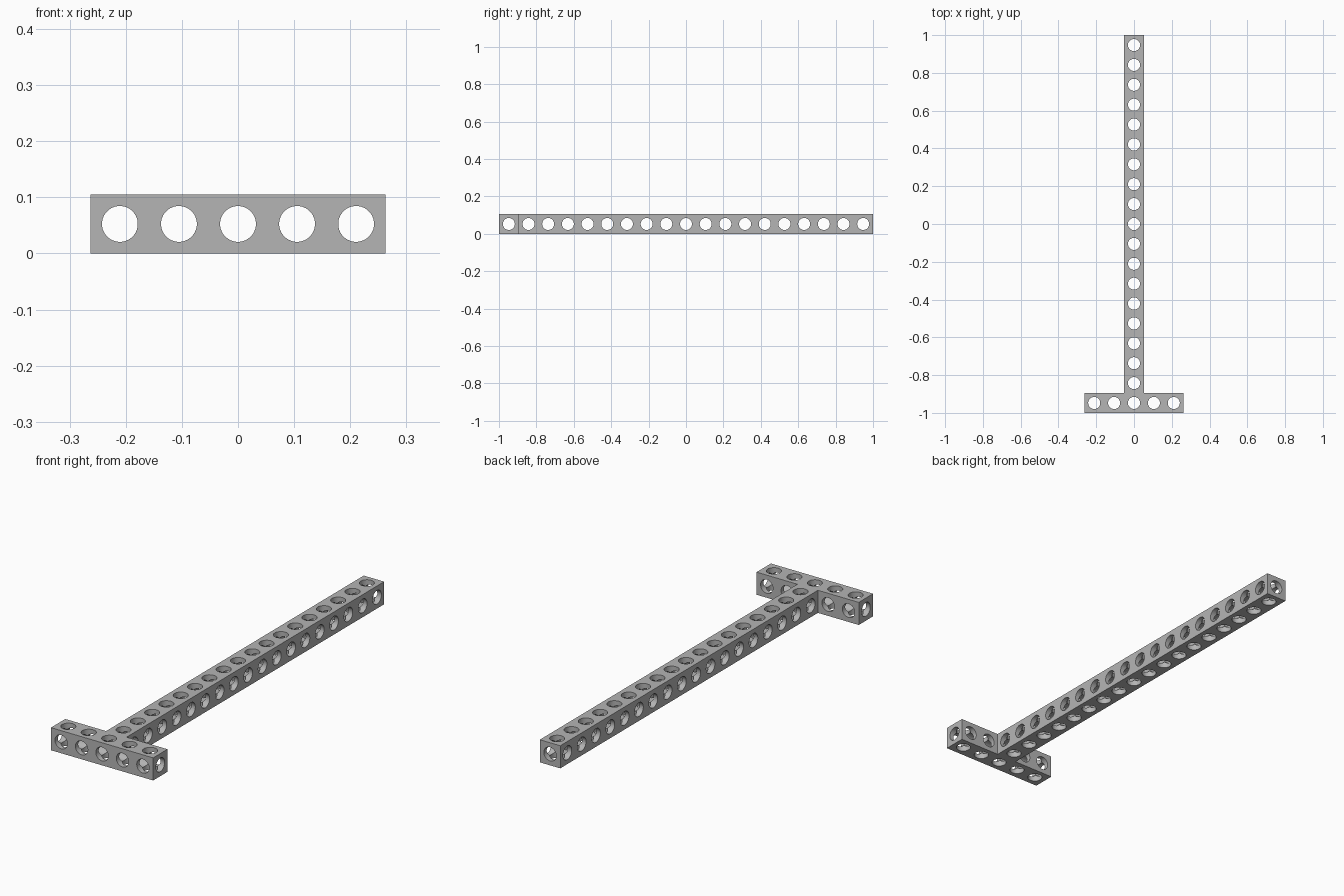
import bpy
import bmesh
from math import pi
from mathutils import Matrix, Vector

cube = bpy.data.objects.get("Cube")
if cube:
    bpy.data.objects.remove(cube, do_unlink=True)

CELLS, CROSS = 19, 5        # holes along the stem and across the crossbar
PITCH = 2 / CELLS
HALF = PITCH / 2
RADIUS = 0.032
FRONT = -1 + HALF           # centre line of the crossbar

grey = bpy.data.materials.new("grey")
grey.use_nodes = True
colour = (0.46, 0.46, 0.46, 1)
grey.diffuse_color = colour
grey.node_tree.nodes["Principled BSDF"].inputs["Base Color"].default_value = colour


def make_object(name, bm):
    mesh = bpy.data.meshes.new(name)
    bmesh.ops.recalc_face_normals(bm, faces=bm.faces)
    bm.to_mesh(mesh)
    bm.free()
    mesh.materials.append(grey)
    obj = bpy.data.objects.new(name, mesh)
    bpy.context.collection.objects.link(obj)
    return obj


def drill(name, axis, bores):
    """Cutter object of parallel cylinders, each given as (centre, length)."""
    bm = bmesh.new()
    turn = Vector((0, 0, 1)).rotation_difference(Vector(axis)).to_matrix().to_4x4()
    spin = Matrix.Rotation(pi / 32, 4, "Z")
    for centre, length in bores:
        bmesh.ops.create_cone(bm, cap_ends=True, segments=32, radius1=RADIUS,
                              radius2=RADIUS, depth=length,
                              matrix=Matrix.Translation(centre) @ turn @ spin)
    return make_object(name, bm)


# T-shaped beam, extruded from its outline
wide = CROSS * HALF
right_side = [(wide, -1), (wide, -1 + PITCH), (HALF, -1 + PITCH), (HALF, 1)]
outline = right_side + [(-x, y) for x, y in reversed(right_side)]
bm = bmesh.new()
base = bm.faces.new([bm.verts.new((x, y, 0)) for x, y in outline])
top = bmesh.ops.extrude_face_region(bm, geom=[base])["geom"]
bmesh.ops.translate(bm, vec=(0, 0, PITCH),
                    verts=[v for v in top if isinstance(v, bmesh.types.BMVert)])
beam = make_object("t_beam", bm)

# Bores along all three axes, meeting at the centre of every cell
stem = [FRONT + i * PITCH for i in range(1, CELLS)]
across = [(i - CROSS // 2) * PITCH for i in range(CROSS)]
short = PITCH * 1.2
cutters = [
    drill("vertical_bores", (0, 0, 1),
          [((0, y, HALF), short) for y in stem] +
          [((x, FRONT, HALF), short) for x in across]),
    drill("sideways_bores", (1, 0, 0),
          [((0, y, HALF), short) for y in stem] +
          [((0, FRONT, HALF), 2 * wide + HALF)]),
    drill("lengthwise_bores", (0, 1, 0),
          [((x, FRONT, HALF), short) for x in across if abs(x) > HALF] +
          [((0, 0, HALF), 2 + PITCH)]),
]
for cutter in cutters:
    cut = beam.modifiers.new(cutter.name, "BOOLEAN")
    cut.operation = "DIFFERENCE"
    cut.solver = "MANIFOLD"
    cut.object = cutter

# Bake the cuts and remove the cutters
bpy.context.view_layer.objects.active = beam
beam.select_set(True)
for cutter in cutters:
    bpy.ops.object.modifier_apply(modifier=cutter.name)
    bpy.data.objects.remove(cutter, do_unlink=True)
bpy.ops.object.shade_smooth_by_angle(angle=pi / 6)
